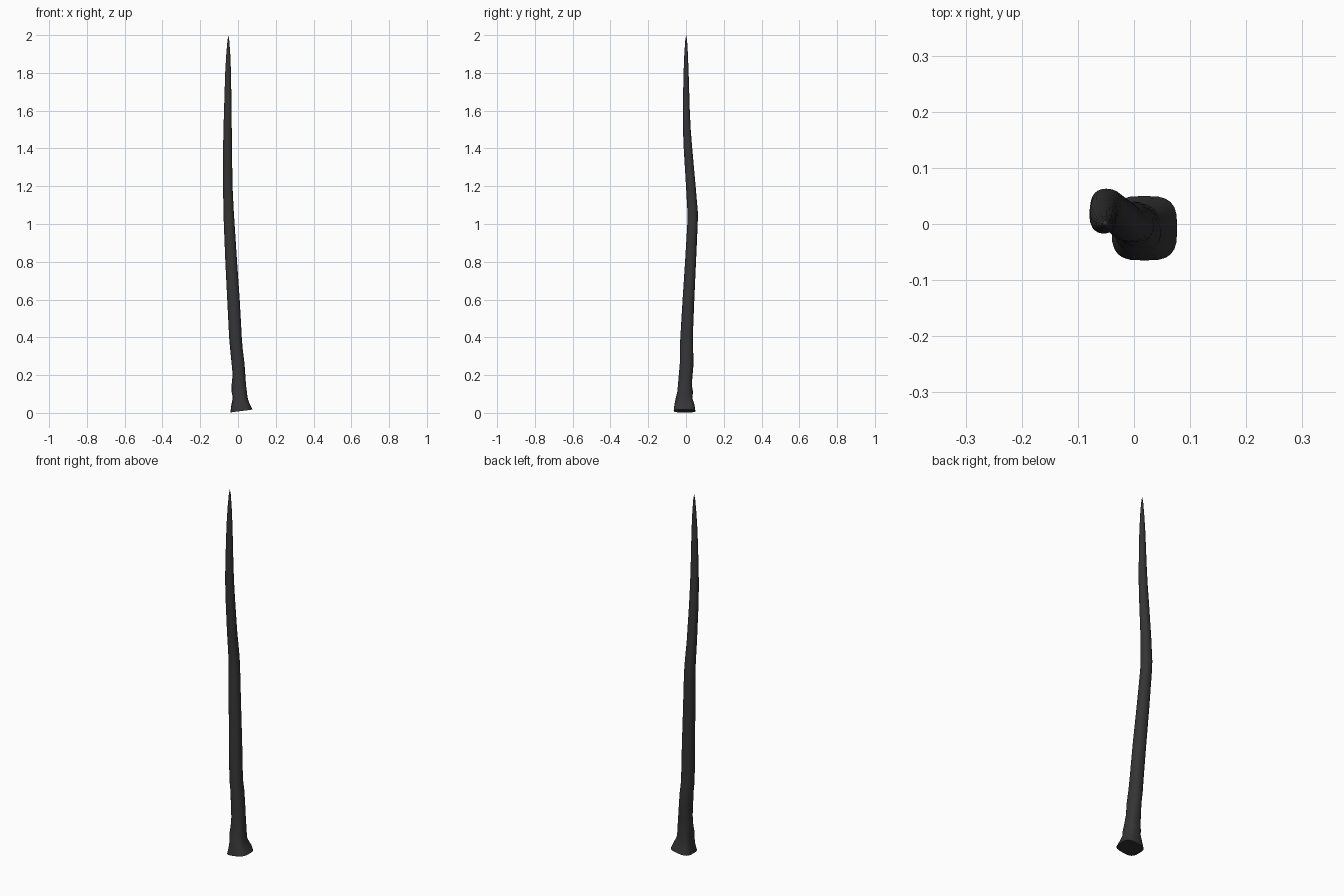
import bpy, bmesh, math

# Stations of the bent, tapering shaft: z, x min, x max, y min, y max, squareness
STATIONS = [
    (0.010, -0.040, 0.077, -0.065, 0.050, 3.2),
    (0.040, -0.037, 0.066, -0.063, 0.048, 3.0),
    (0.080, -0.031, 0.051, -0.055, 0.036, 2.6),
    (0.110, -0.035, 0.049, -0.050, 0.037, 2.5),
    (0.150, -0.034, 0.045, -0.043, 0.033, 2.4),
    (0.200, -0.031, 0.039, -0.039, 0.037, 2.3),
    (0.260, -0.035, 0.036, -0.036, 0.040, 2.2),
    (0.340, -0.042, 0.027, -0.033, 0.040, 2.2),
    (0.400, -0.047, 0.020, -0.030, 0.036, 2.2),
    (0.600, -0.057, 0.009, -0.018, 0.044, 2.2),
    (0.800, -0.067, -0.005, -0.005, 0.053, 2.2),
    (1.000, -0.075, -0.018, 0.007, 0.062, 2.2),
    (1.060, -0.077, -0.022, 0.008, 0.063, 2.2),
    (1.200, -0.079, -0.029, 0.000, 0.051, 2.2),
    (1.400, -0.079, -0.032, -0.012, 0.033, 2.2),
    (1.500, -0.077, -0.033, -0.016, 0.025, 2.2),
    (1.600, -0.074, -0.034, -0.017, 0.020, 2.2),
    (1.800, -0.068, -0.037, -0.013, 0.014, 2.1),
    (1.900, -0.062, -0.041, -0.009, 0.010, 2.0),
    (1.970, -0.056, -0.046, -0.004, 0.006, 2.0),
]
SIDES = 24


def soft(c, power):
    return math.copysign(abs(c) ** (2 / power), c)


bm = bmesh.new()
rings = []
for i, (z, x0, x1, y0, y1, p) in enumerate(STATIONS):
    ring = []
    for k in range(SIDES):
        a = 2 * math.pi * k / SIDES
        # slight lumps in the flared base only
        lump = 1 - 0.04 * (1 + math.sin(3 * a + 2.1 * i)) if 0 < i < 8 else 1
        x = (x0 + x1) / 2 + (x1 - x0) / 2 * soft(math.cos(a), p) * lump
        y = (y0 + y1) / 2 + (y1 - y0) / 2 * soft(math.sin(a), p) * lump
        tilt = 0.13 * (x - 0.0185) if i < 2 else 0   # sloping cut end
        ring.append(bm.verts.new((x, y, max(0, z + tilt))))
    rings.append(ring)

# Shaft wall
for low, high in zip(rings, rings[1:]):
    for k in range(SIDES):
        n = (k + 1) % SIDES
        bm.faces.new((low[k], low[n], high[n], high[k]))

# Cut end and pointed tip
bm.faces.new(rings[0][::-1])
tip = bm.verts.new((-0.051, 0.001, 2.0))
for k in range(SIDES):
    bm.faces.new((rings[-1][k], rings[-1][(k + 1) % SIDES], tip))
bmesh.ops.recalc_face_normals(bm, faces=bm.faces)

mesh = bpy.data.meshes.new("shaft")
bm.to_mesh(mesh)
bm.free()
shaft = bpy.data.objects.new("shaft", mesh)
bpy.context.collection.objects.link(shaft)

# Dark charcoal colour
mat = bpy.data.materials.new("charcoal")
mat.diffuse_color = (0.035, 0.035, 0.035, 1)
mesh.materials.append(mat)

# Smooth wall with a crisp cut edge
bpy.context.view_layer.objects.active = shaft
shaft.select_set(True)
bpy.ops.object.shade_smooth_by_angle(angle=math.radians(40))
